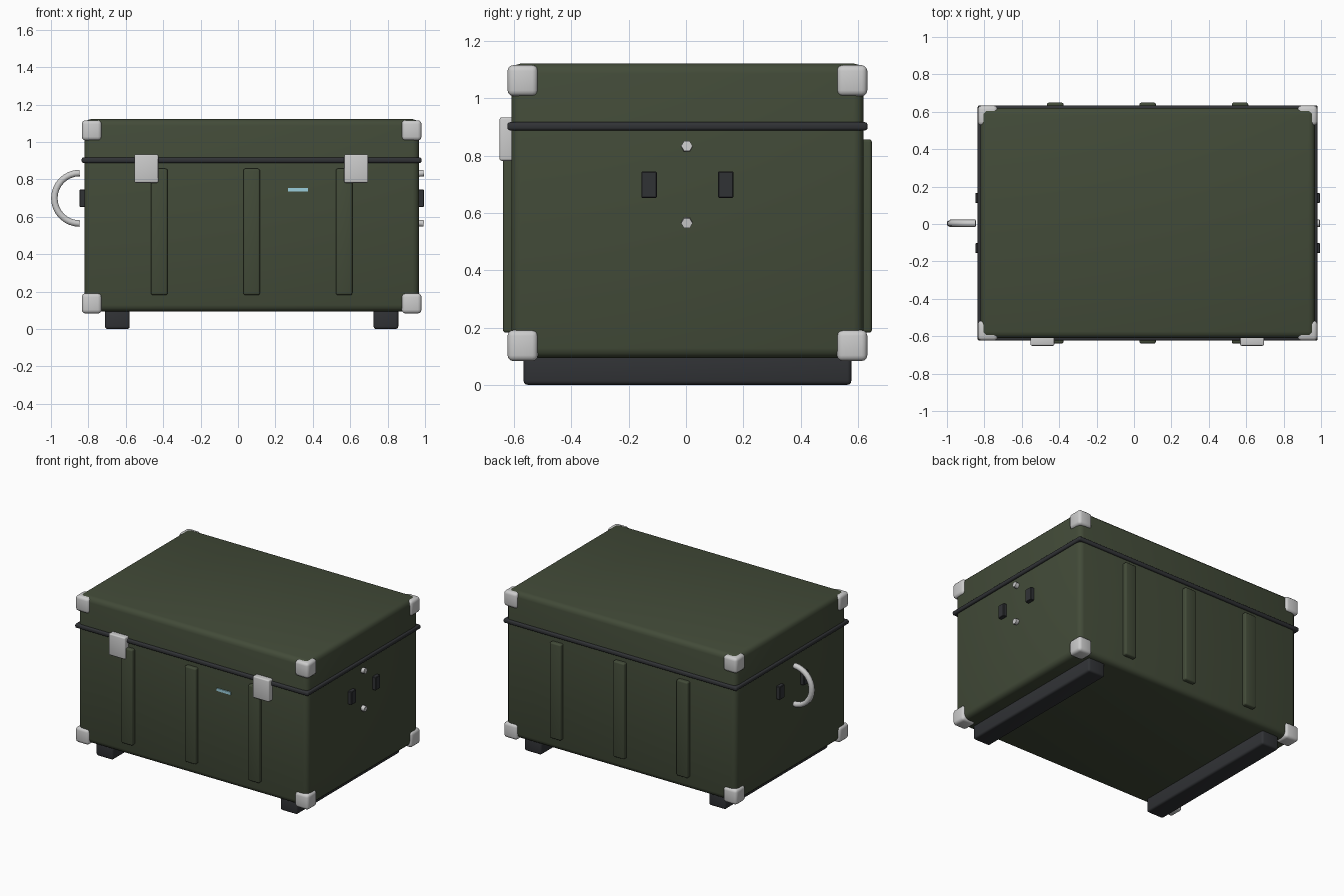
import bpy, math

if "Cube" in bpy.data.objects:
    bpy.data.objects.remove(bpy.data.objects["Cube"])

CX, CY = 0.073, 0.005          # centre of the case body


def material(name, rgb):
    m = bpy.data.materials.new(name)
    m.diffuse_color = (*rgb, 1)
    m.use_nodes = True
    m.node_tree.nodes["Principled BSDF"].inputs["Base Color"].default_value = m.diffuse_color
    return m


green = material("olive_green", (0.055, 0.07, 0.04))
dark = material("dark_rubber", (0.03, 0.032, 0.036))
blue = material("pale_blue", (0.33, 0.62, 0.72))


def box(name, x, y, z, bevel=0.0, mat=None, segments=3):
    """Bevelled box from (min, max) ranges."""
    lo, hi = zip(x, y, z)
    bpy.ops.mesh.primitive_cube_add(size=1, location=[(a + b) / 2 for a, b in zip(lo, hi)])
    ob = bpy.context.object
    ob.name = name
    ob.scale = [b - a for a, b in zip(lo, hi)]
    bpy.ops.object.transform_apply(location=False, rotation=False, scale=True)
    if bevel:
        mod = ob.modifiers.new("bevel", "BEVEL")
        mod.width = bevel
        mod.segments = segments
        bpy.ops.object.modifier_apply(modifier="bevel")
    bpy.ops.object.shade_smooth_by_angle(angle=math.radians(35))
    if mat:
        ob.data.materials.append(mat)
    return ob


def span(centre, half):
    return (centre - half, centre + half)


# Case base and lid, with the seal band over the seam
box("case_body", span(CX, 0.895), span(CY, 0.615), (0.093, 1.122), 0.035, green)
box("seal_band", span(CX, 0.909), span(CY, 0.629), (0.888, 0.917), 0.01, dark)

# Metal corner protectors
for sx in (-1, 1):
    for sy in (-1, 1):
        for zc in (0.137, 1.062):
            box("corner_protector", span(CX + sx * 0.855, 0.053),
                span(CY + sy * 0.575, 0.053), span(zc, 0.054), 0.02)

# Raised vertical ribs, front and back
for x in (CX - 0.494, CX, CX + 0.494):
    for sy in (-1, 1):
        box("rib", span(x, 0.044), span(CY + sy * 0.615, 0.029),
            (0.182, 0.857), 0.01, green)

# Front latches
for x in (-0.49, 0.632):
    box("latch", span(x, 0.064), (-0.651, -0.595), (0.782, 0.934), 0.008)

# Skid feet
for sx in (-1, 1):
    box("skid_foot", span(CX + sx * 0.718, 0.066), span(CY, 0.572),
        (0.0, 0.11), 0.014, dark)

# Pale strip on the front
box("front_strip", (0.266, 0.374), (-0.617, -0.6), (0.735, 0.754), 0, blue)

# Handle brackets and half-ring handles (both arcs bulge towards -x)
for sx in (-1, 1):
    for sy in (-1, 1):
        box("handle_bracket", span(CX + sx * 0.895, 0.026),
            span(CY + sy * 0.134, 0.027), (0.653, 0.745), 0.003, dark, 1)
    cu = bpy.data.curves.new("handle", "CURVE")
    cu.dimensions = "3D"
    cu.bevel_depth = 0.02
    cu.bevel_resolution = 1
    cu.use_fill_caps = True
    n = 16
    sp = cu.splines.new("POLY")
    sp.points.add(n)
    for i, p in enumerate(sp.points):
        a = math.pi * (0.5 + i / n)
        p.co = (CX + sx * 0.92 + 0.135 * math.cos(a), 0.003,
                0.699 + 0.135 * math.sin(a), 1)
    ob = bpy.data.objects.new("handle", cu)
    bpy.context.collection.objects.link(ob)
    bpy.ops.object.select_all(action="DESELECT")
    ob.select_set(True)
    bpy.context.view_layer.objects.active = ob
    bpy.ops.object.convert(target="MESH")
